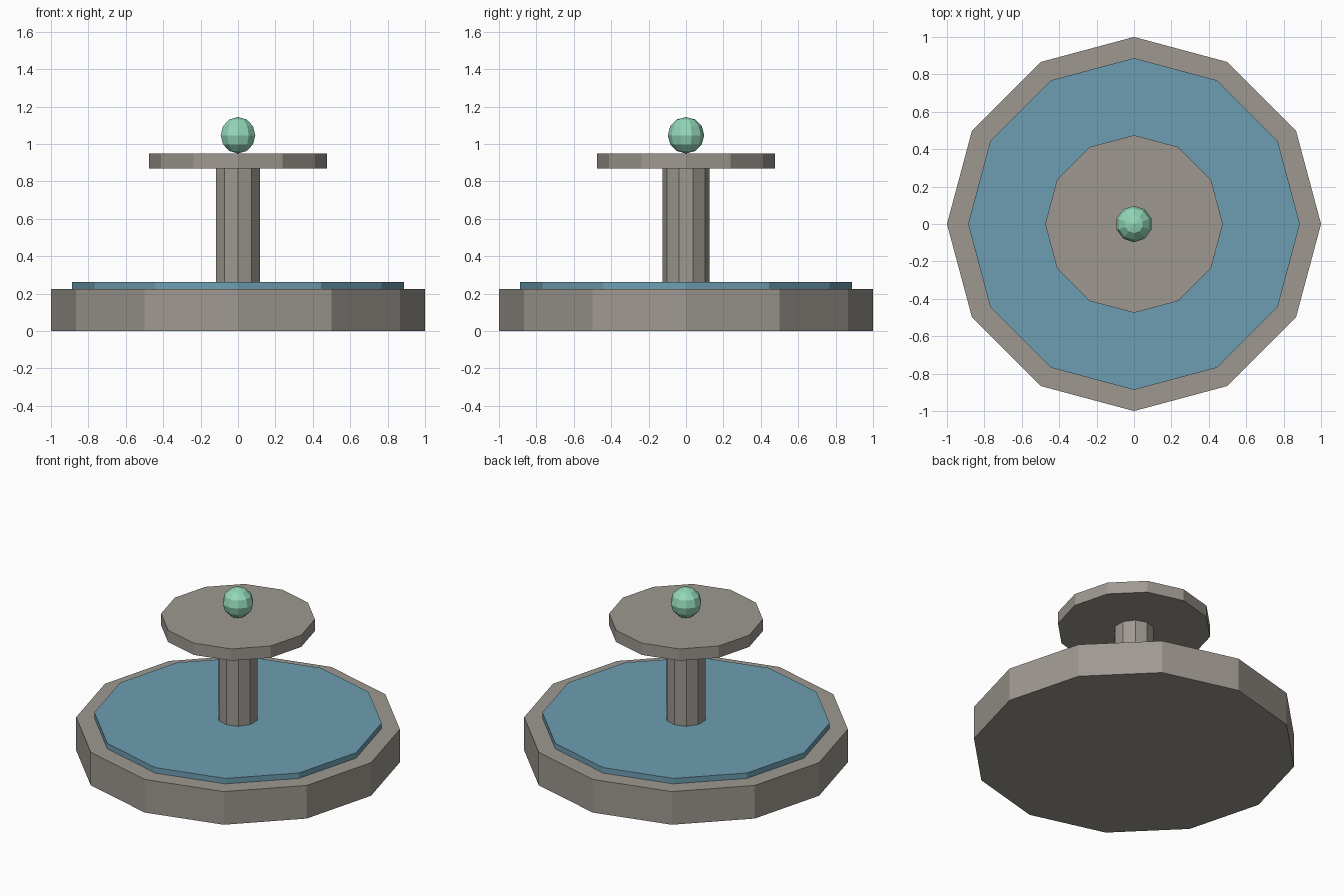
import bpy
import math

cube = bpy.data.objects.get("Cube")
if cube:
    bpy.data.objects.remove(cube, do_unlink=True)


def make_material(name, rgb):
    mat = bpy.data.materials.new(name)
    mat.use_nodes = True
    color = (*rgb, 1.0)
    mat.diffuse_color = color
    bsdf = next(n for n in mat.node_tree.nodes if n.type == "BSDF_PRINCIPLED")
    bsdf.inputs["Base Color"].default_value = color
    return mat


stone = make_material("warm_grey_stone", (0.34, 0.315, 0.28))
water = make_material("blue_water", (0.155, 0.34, 0.44))
jade = make_material("pale_green", (0.29, 0.68, 0.48))


def finish(name, mat):
    obj = bpy.context.object
    obj.name = name
    obj.data.name = name
    obj.data.materials.append(mat)
    return obj


def disc(name, sides, radius, bottom, top, mat):
    """Flat-sided cylinder spanning bottom to top, with a corner on the y axis."""
    bpy.ops.mesh.primitive_cylinder_add(
        vertices=sides, radius=radius, depth=top - bottom,
        location=(0, 0, (bottom + top) / 2))
    return finish(name, mat)


# Basin and raised water surface
disc("basin", 12, 1.0, 0.0, 0.225, stone)
disc("water_surface", 12, 0.887, 0.2, 0.262, water)

# Column and upper dish
disc("column", 10, 0.125, 0.225, 0.88, stone)
disc("upper_dish", 12, 0.475, 0.87, 0.95, stone)

# Faceted ball on top
bpy.ops.mesh.primitive_uv_sphere_add(
    segments=10, ring_count=6, radius=0.0975, location=(0, 0, 1.047))
ball = finish("finial_ball", jade)
# Put a corner on the y axis
ball.rotation_euler.z = math.radians(90) if all(
    abs(v.co.x) > 1e-4 or abs(v.co.z) > 0.09 for v in ball.data.vertices) else 0
